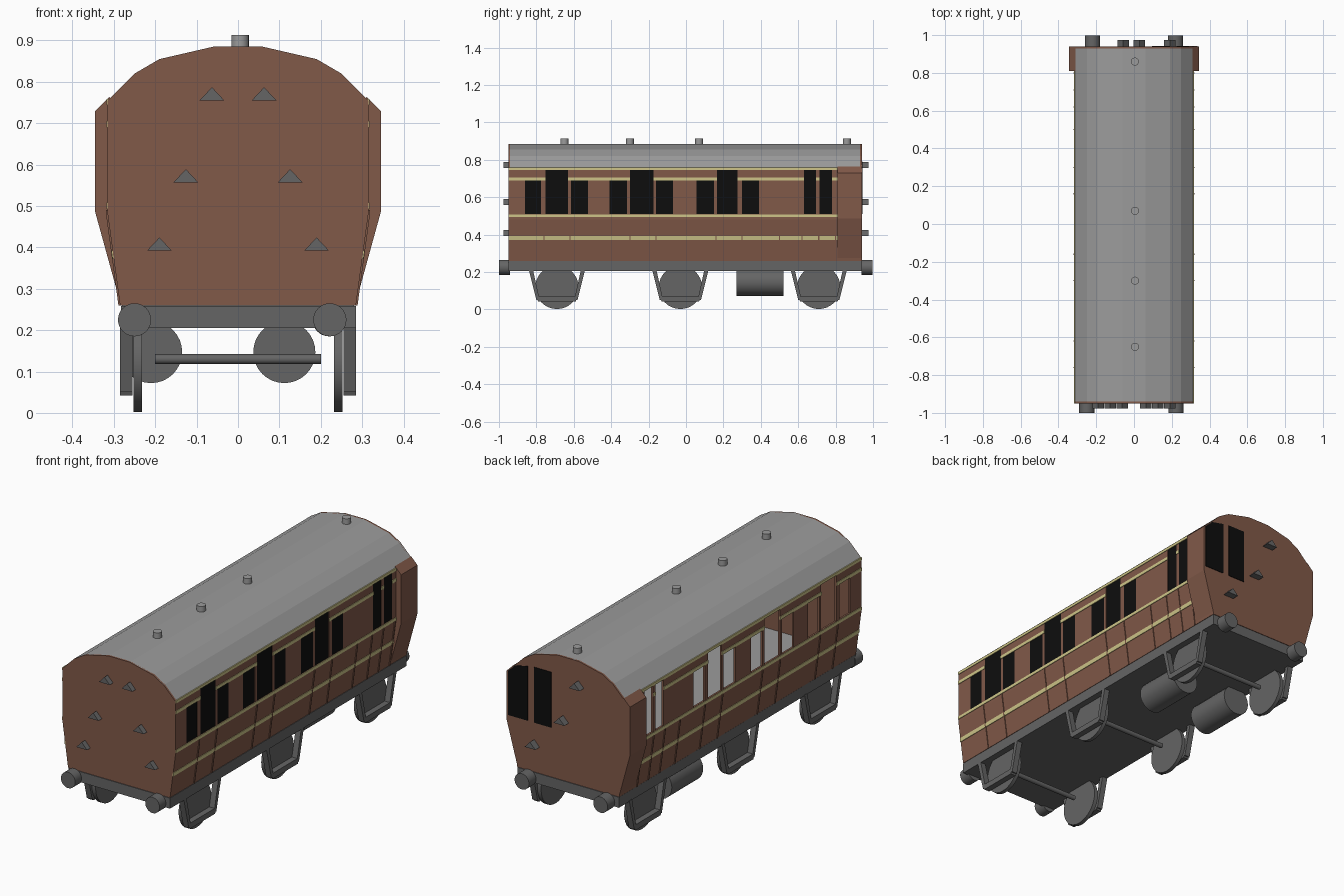
import bpy, bmesh, math
from mathutils import Matrix, Vector

cube = bpy.data.objects.get("Cube")
if cube:
    bpy.data.objects.remove(cube, do_unlink=True)


def material(name, r, g, b):
    m = bpy.data.materials.new(name)
    m.use_nodes = True
    m.diffuse_color = (r, g, b, 1)
    node = next(n for n in m.node_tree.nodes if n.type == 'BSDF_PRINCIPLED')
    node.inputs["Base Color"].default_value = (r, g, b, 1)
    node.inputs["Roughness"].default_value = 0.8
    return m


BROWN = material("teak brown", 0.22, 0.1, 0.066)
ROOF = material("roof grey", 0.33, 0.33, 0.33)
GREY = material("chassis grey", 0.13, 0.13, 0.13)
CREAM = material("cream lining", 0.62, 0.56, 0.25)
BLACK = material("window black", 0.004, 0.004, 0.004)


def finish(bm, name, mat, smooth=False):
    bmesh.ops.recalc_face_normals(bm, faces=bm.faces)
    me = bpy.data.meshes.new(name)
    bm.to_mesh(me)
    bm.free()
    me.materials.append(mat)
    ob = bpy.data.objects.new(name, me)
    bpy.context.collection.objects.link(ob)
    if smooth:
        bpy.ops.object.select_all(action='DESELECT')
        ob.select_set(True)
        bpy.context.view_layer.objects.active = ob
        bpy.ops.object.shade_smooth_by_angle(angle=math.radians(35))
    return ob


def prism(name, pts, a, b, mat, axis='y', s=1):
    """Extrude a profile from a to b: (x, z) points along y, or (y, z) points along x."""
    bm = bmesh.new()
    def place(p, t):
        return (p[0] * s, t, p[1]) if axis == 'y' else (t, p[0], p[1])
    rings = [[bm.verts.new(place(p, t)) for p in pts] for t in (a, b)]
    bm.faces.new(rings[0])
    bm.faces.new(rings[1])
    n = len(pts)
    for i in range(n):
        j = (i + 1) % n
        bm.faces.new((rings[0][i], rings[0][j], rings[1][j], rings[1][i]))
    return finish(bm, name, mat)


def box(name, x0, x1, y0, y1, z0, z1, mat):
    return prism(name, [(x0, z0), (x1, z0), (x1, z1), (x0, z1)], y0, y1, mat)


def rod(name, centre, r, length, axis, mat, sides=32):
    bm = bmesh.new()
    turn = Vector((0, 0, 1)).rotation_difference(Vector(axis)).to_matrix().to_4x4()
    bmesh.ops.create_cone(bm, cap_ends=True, segments=sides, radius1=r, radius2=r,
                          depth=length, matrix=Matrix.Translation(centre) @ turn)
    return finish(bm, name, mat, True)


FRONT, BACK = -0.95, 0.94
WALL = [(0.285, 0.26), (0.315, 0.48), (0.315, 0.755)]
ARC = [(0.315, 0.755), (0.25, 0.82), (0.19, 0.855), (0.06, 0.885)]


def mirrored(half):
    return half + [(-x, z) for x, z in reversed(half)]


def wall_x(z):
    return 0.315 if z > 0.48 else 0.285 + 0.03 * (z - 0.26) / 0.22


def skin(z0, z1, out, inn):
    """Profile strip that follows the wall between two heights."""
    zs = [z0] + ([0.48] if z0 < 0.48 < z1 else []) + [z1]
    return [(wall_x(z) + out, z) for z in zs] + [(wall_x(z) - inn, z) for z in reversed(zs)]


# Ends, roof and floor
end = mirrored(WALL + ARC[1:])
prism("front_end", end, FRONT, FRONT + 0.01, BROWN)
prism("back_end", end, BACK - 0.01, BACK, BROWN)
inner = [(x * 0.98, z - 0.01) for x, z in mirrored(ARC)]
prism("roof", mirrored(ARC) + inner[::-1], FRONT + 0.003, BACK - 0.003, ROOF)
box("floor", -0.28, 0.28, FRONT + 0.01, BACK - 0.01, 0.255, 0.265, ROOF)
for y in (-0.65, -0.30, 0.07, 0.86):
    rod("roof_vent", (0.005, y, 0.895), 0.021, 0.036, (0, 0, 1), ROOF, 20)

# Panes as (start, end, tall)
PANES = [(-0.86, -0.775, 0), (-0.75, -0.63, 1), (-0.615, -0.525, 0),
         (-0.41, -0.315, 0), (-0.30, -0.175, 1), (-0.16, -0.07, 0),
         (0.055, 0.15, 0), (0.165, 0.275, 1), (0.30, 0.39, 0),
         (0.63, 0.695, 1), (0.715, 0.78, 1)]
DOOR_LINES = (-0.76, -0.62, -0.30, -0.16, 0.16, 0.30, 0.50, 0.62, 0.71, 0.80)
TALL = [p for p in PANES if p[2]]


def gaps(panes, stop):
    """Lengths of wall left between the panes."""
    edges = [FRONT] + [y for p in panes for y in p[:2]] + [stop]
    return zip(edges[::2], edges[1::2])


# Sides: glazed on the left, open windows on the right
for s, side in ((1, "left"), (-1, "right")):
    prism(side + "_lower_wall", skin(0.26, 0.51, 0, 0.01), FRONT, BACK, BROWN, s=s)
    prism(side + "_top_rail", skin(0.745, 0.755, 0, 0.01), FRONT, BACK, BROWN, s=s)
    for z0, z1, panes in ((0.51, 0.69, PANES), (0.69, 0.745, TALL)):
        for a, b in gaps(panes, BACK):
            prism(side + "_window_pillar", skin(z0, z1, 0, 0.01), a, b, BROWN, s=s)
    if s > 0:
        for a, b, tall in PANES:
            prism(side + "_window", skin(0.51, 0.745 if tall else 0.69, -0.001, 0.007),
                  a, b, BLACK, s=s)
    for z0, z1 in ((0.372, 0.392), (0.493, 0.508), (0.744, 0.758)):
        prism(side + "_lining", skin(z0, z1, 0.003, 0.002), FRONT, 0.81, CREAM, s=s)
    for a, b in gaps(TALL, 0.81):
        prism(side + "_upper_lining", skin(0.69, 0.706, 0.003, 0.002), a, b, CREAM, s=s)
    for y in DOOR_LINES:
        prism(side + "_door_edge", skin(0.26, 0.49, 0.004, 0.002), y - 0.003, y + 0.003,
              BROWN, s=s)
    # Guard's lookout
    prism(side + "_lookout", [(0.283, 0.26), (0.345, 0.485), (0.345, 0.73), (0.31, 0.765),
                              (0.305, 0.48)], 0.81, BACK, BROWN, s=s)

# End windows
prism("end_window_outer", [(0.225, 0.51), (0.335, 0.51), (0.335, 0.735), (0.315, 0.752),
                           (0.295, 0.77), (0.225, 0.785)], BACK - 0.002, BACK + 0.003, BLACK)
box("end_window_inner", 0.095, 0.19, BACK - 0.002, BACK + 0.003, 0.51, 0.79, BLACK)


# End steps
def step(x, z, y0, y1):
    prism("end_step", [(x - 0.03, z), (x + 0.03, z), (x, z + 0.032)], y0, y1, GREY)


for x, z in ((0.063, 0.755), (0.126, 0.557), (0.19, 0.392)):
    for s in (1, -1):
        step(x * s, z, FRONT - 0.027, FRONT)
for x, z in ((-0.057, 0.755), (0.028, 0.557), (0.19, 0.392)):
    step(x, z, BACK, BACK + 0.035)

# Chassis and buffers
box("chassis", -0.283, 0.285, FRONT, BACK, 0.205, 0.258, GREY)
for x, y in ((-0.25, -0.97), (0.222, -0.97), (-0.22, 0.967), (0.22, 0.967)):
    rod("buffer", (x, y, 0.225), 0.04, 0.06, (0, 1, 0), GREY)

# Wheelsets with axle guards
for y in (-0.69, -0.03, 0.71):
    rod("axle", (0, y, 0.13), 0.012, 0.4, (1, 0, 0), GREY, 16)
    for s in (1, -1):
        rod("wheel", (0.242 * s, y, 0.118), 0.116, 0.02, (1, 0, 0), GREY)
        x0, x1 = 0.255 * s, 0.285 * s
        for d in (1, -1):
            leg = [(0.15, 0.21), (0.11, 0.05), (0.092, 0.05), (0.128, 0.21)]
            prism("axle_guard_leg", [(y + d * a, z) for a, z in leg], x0, x1, GREY, 'x')
        bar = [(0.112, 0.07), (0.1, 0.042), (-0.1, 0.042), (-0.112, 0.07)]
        prism("axle_guard_bar", [(y + a, z) for a, z in bar], x0, x1, GREY, 'x')

# Underfloor cylinders
for x in (-0.21, 0.112):
    rod("underfloor_cylinder", (x, 0.395, 0.147), 0.075, 0.25, (0, 1, 0), GREY)
